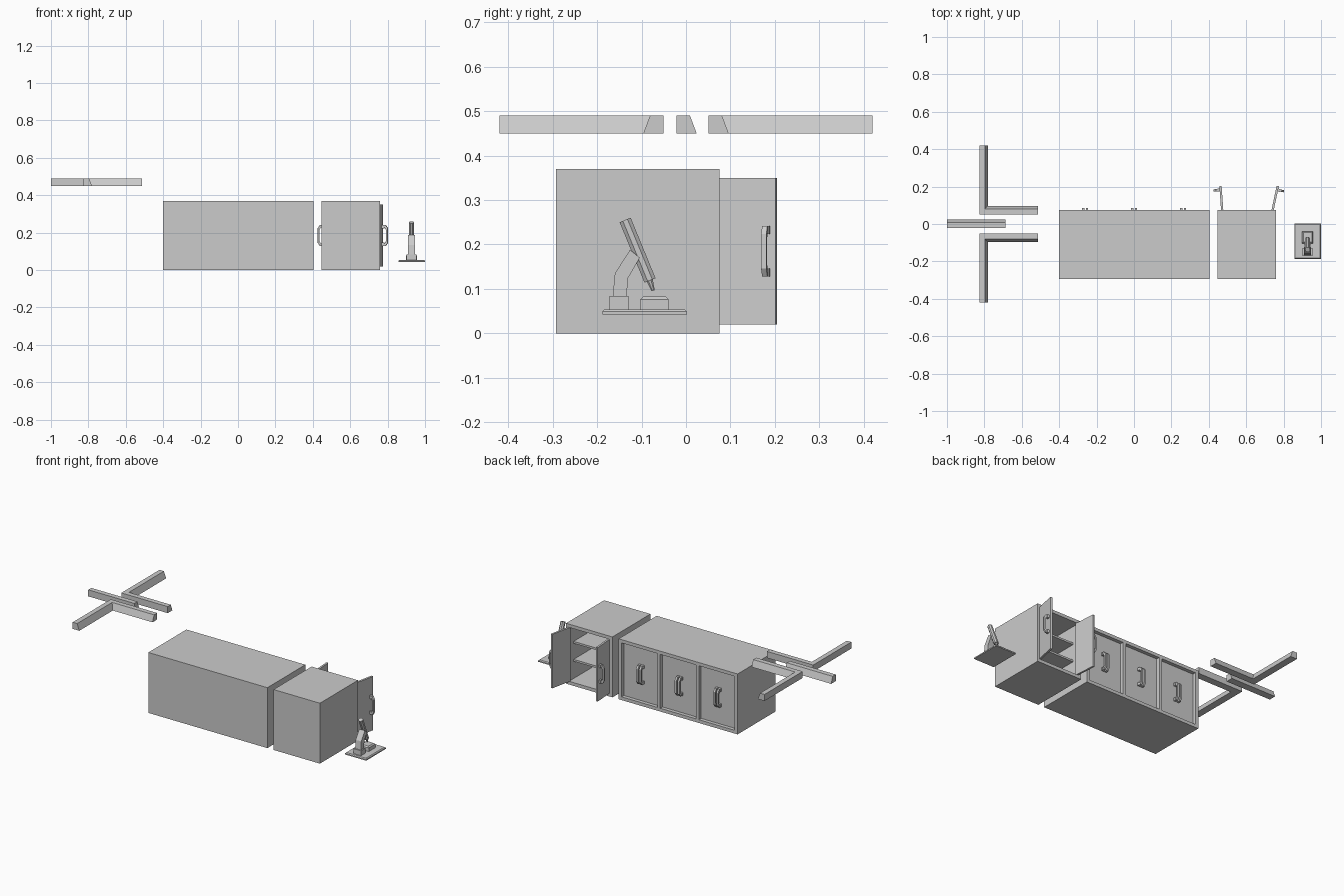
import bpy, bmesh, math
from mathutils import Matrix, Vector

if "Cube" in bpy.data.objects:
    bpy.data.objects.remove(bpy.data.objects["Cube"])


def finish(name, bm, matrix=None):
    if matrix is not None:
        bm.transform(matrix)
    bmesh.ops.recalc_face_normals(bm, faces=bm.faces)
    me = bpy.data.meshes.new(name)
    bm.to_mesh(me)
    bm.free()
    ob = bpy.data.objects.new(name, me)
    bpy.context.collection.objects.link(ob)
    return ob


def add_box(bm, x0, x1, y0, y1, z0, z1):
    m = Matrix.Translation(((x0 + x1) / 2, (y0 + y1) / 2, (z0 + z1) / 2))
    bmesh.ops.create_cube(bm, size=1, matrix=m @ Matrix.Diagonal((x1 - x0, y1 - y0, z1 - z0, 1)))


def loft(bm, rings):
    # closed rings of equal length, capped at both ends
    vs = [[bm.verts.new(p) for p in r] for r in rings]
    n = len(vs[0])
    for a, b in zip(vs, vs[1:]):
        for i in range(n):
            bm.faces.new((a[i], a[(i + 1) % n], b[(i + 1) % n], b[i]))
    bm.faces.new(vs[0])
    bm.faces.new(vs[-1])


def profile_x(bm, pts, x0, x1):
    # extrude a (y, z) outline along x
    loft(bm, [[(x, y, z) for y, z in pts] for x in (x0, x1)])


def chamfered_slab(bm, x0, x1, y0, y1, z0, z1, c):
    rings = []
    for z, d in ((z0, 0), (z1 - c, 0), (z1, c)):
        rings.append([(x0 + d, y0 + d, z), (x1 - d, y0 + d, z), (x1 - d, y1 - d, z), (x0 + d, y1 - d, z)])
    loft(bm, rings)


Y0, Y1, H, T = -0.293, 0.075, 0.37, 0.02


def cabinet(name, x0, x1, bays):
    # carcass panels open at +y, with dividers and two shelves
    bm = bmesh.new()
    add_box(bm, x0, x1, Y0, Y1, 0, T)
    add_box(bm, x0, x1, Y0, Y1, H - T, H)
    add_box(bm, x0, x1, Y0, Y0 + T, T, H - T)
    step = (x1 - x0 - T) / bays
    for i in range(bays + 1):
        add_box(bm, x0 + i * step, x0 + i * step + T, Y0 + T, Y1, T, H - T)
    for i in range(bays):
        for z in (0.125, 0.235):
            add_box(bm, x0 + i * step + T, x0 + (i + 1) * step, Y0 + T, 0.03, z, z + 0.012)
    finish(name, bm)
    return [(x0 + i * step + T, x0 + (i + 1) * step) for i in range(bays)]


def door(name, hinge_x, hinge_y, width, side, angle, inset):
    # slab hinged at its origin; side +1 opens left-hinged, -1 right-hinged
    m = Matrix.Translation((hinge_x, hinge_y, 0)) @ Matrix.Rotation(side * math.radians(angle), 4, 'Z')
    bm = bmesh.new()
    xs = sorted((0, side * width))
    add_box(bm, xs[0], xs[1], -0.012, 0, T, H - T)
    finish(name, bm, m)
    # arched pull handle with foot pads
    bm = bmesh.new()
    hx, a, b = side * (width - inset), 0.128, 0.241
    outer = [(0, a), (0.020, a), (0.032, a + 0.018), (0.032, b - 0.018), (0.020, b), (0, b)]
    inner = [(0, b - 0.014), (0.014, b - 0.014), (0.022, b - 0.025),
             (0.022, a + 0.025), (0.014, a + 0.014), (0, a + 0.014)]
    profile_x(bm, outer + inner, hx - 0.006, hx + 0.006)
    for z in (a, b - 0.018):
        add_box(bm, hx - 0.008, hx + 0.008, -0.001, 0.012, z, z + 0.018)
    finish(name + "_handle", bm, m)


# long cabinet with three closed bays of double doors
for i, (a, b) in enumerate(cabinet("long_cabinet", -0.402, 0.404, 3)):
    w = (b - a) / 2
    door(f"long_left_door_{i}", a, 0.053, w, 1, 0, 0.010)
    door(f"long_right_door_{i}", b, 0.053, w, -1, 0, 0.010)

# small cabinet with both doors swung open
for a, b in cabinet("small_cabinet", 0.446, 0.760, 1):
    w = (b - a) / 2
    door("small_left_door", a, 0.066, w, 1, 94, 0.021)
    door("small_right_door", b + 0.006, 0.068, w, -1, 102, 0.021)

# bevelled trim: two mirrored corner pieces and a straight piece
section = [(0, 0.45), (0.045, 0.45), (0.030, 0.49), (0, 0.49)]
for name, s in (("corner_trim_back", 1), ("corner_trim_front", -1)):
    bm = bmesh.new()
    loft(bm, [[(-0.826 + o, s * 0.42, z) for o, z in section],
              [(-0.826 + o, s * (0.051 + o), z) for o, z in section],
              [(-0.512, s * (0.051 + o), z) for o, z in section]])
    finish(name, bm)
bm = bmesh.new()
profile_x(bm, [(o - 0.021, z) for o, z in section], -1.0, -0.688)
finish("straight_trim", bm)

# microscope: base plate, post block and specimen stage
CX = 0.928
bm = bmesh.new()
chamfered_slab(bm, CX - 0.071, CX + 0.072, -0.188, 0.002, 0.042, 0.054, 0.005)
finish("scope_base", bm)
bm = bmesh.new()
add_box(bm, CX - 0.026, CX + 0.026, -0.172, -0.129, 0.052, 0.084)
finish("scope_post", bm)
bm = bmesh.new()
chamfered_slab(bm, CX - 0.03, CX + 0.03, -0.103, -0.039, 0.052, 0.083, 0.007)
finish("scope_stage", bm)

# bent arm
bm = bmesh.new()
profile_x(bm, [(-0.165, 0.083), (-0.160, 0.135), (-0.126, 0.188), (-0.104, 0.170),
               (-0.130, 0.125), (-0.134, 0.083)], CX - 0.019, CX + 0.019)
finish("scope_arm", bm)

# tilted eight-sided tube and tapered lens tip
def tube(name, p, q, r0, r1):
    p, q = Vector(p), Vector(q)
    bm = bmesh.new()
    bmesh.ops.create_cone(bm, cap_ends=True, segments=8, radius1=r0, radius2=r1, depth=(q - p).length,
                          matrix=Matrix.Rotation(math.pi / 8, 4, 'Z'))
    rot = (q - p).to_track_quat('Z', 'Y').to_matrix().to_4x4()
    finish(name, bm, Matrix.Translation((p + q) / 2) @ rot)


tube("scope_tube", (CX, -0.137, 0.255), (CX, -0.081, 0.119), 0.0145, 0.0145)
tube("scope_lens", (CX, -0.084, 0.126), (CX, -0.074, 0.096), 0.009, 0.004)
